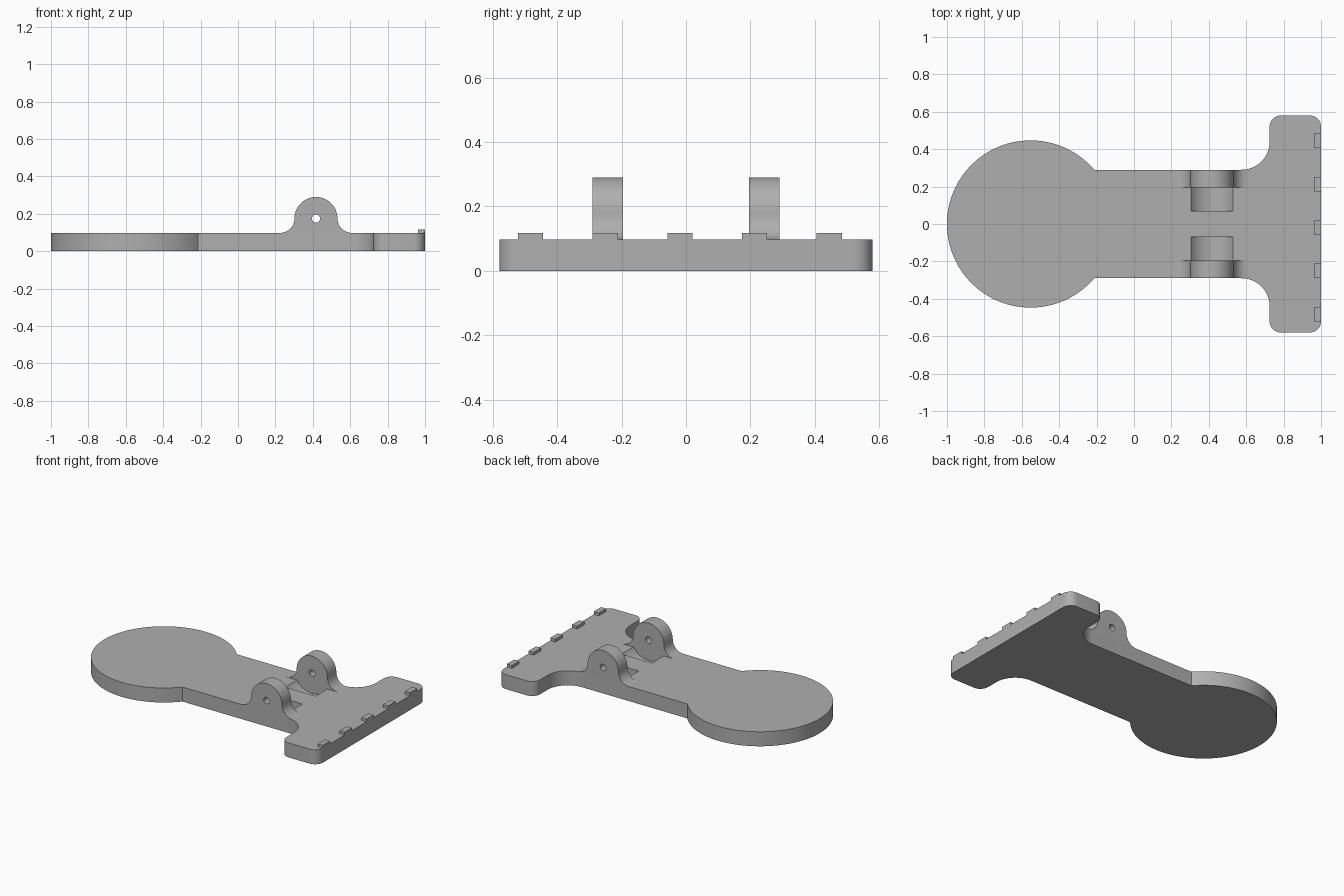
import bpy, bmesh
from math import sin, cos, pi, radians, acos, asin, sqrt

if "Cube" in bpy.data.objects:
    bpy.data.objects.remove(bpy.data.objects["Cube"], do_unlink=True)

grey = bpy.data.materials.new("plain grey")
grey.use_nodes = True
colour = (0.43, 0.43, 0.43, 1)
grey.diffuse_color = colour
grey.node_tree.nodes["Principled BSDF"].inputs["Base Color"].default_value = colour

TOP = 0.098                 # plate thickness
NECK = 0.29                 # half width of the neck
PIVOT_X, PIVOT_Z = 0.417, 0.175
LUG_R, LUG_W = 0.115, 0.095


def arc(cx, cy, r, start, end, n=12):
    """Points on an arc, angles in degrees."""
    steps = [radians(start + (end - start) * i / n) for i in range(n + 1)]
    return [(cx + r * cos(a), cy + r * sin(a)) for a in steps]


def prism(name, outline, low, high, axis="z"):
    """Extrude a closed outline along z, or an x-z outline along y."""
    bm = bmesh.new()
    place = (lambda u, v, w: (u, v, w)) if axis == "z" else (lambda u, v, w: (u, w, v))
    face = bm.faces.new([bm.verts.new(place(u, v, low)) for u, v in outline])
    grown = bmesh.ops.extrude_face_region(bm, geom=[face])
    moved = [g for g in grown["geom"] if isinstance(g, bmesh.types.BMVert)]
    bmesh.ops.translate(bm, verts=moved, vec=place(0, 0, high - low))
    bmesh.ops.recalc_face_normals(bm, faces=bm.faces)
    mesh = bpy.data.meshes.new(name)
    bm.to_mesh(mesh)
    bm.free()
    obj = bpy.data.objects.new(name, mesh)
    bpy.context.collection.objects.link(obj)
    obj.data.materials.append(grey)
    return obj


def activate(obj):
    bpy.ops.object.select_all(action="DESELECT")
    obj.select_set(True)
    bpy.context.view_layer.objects.active = obj


def cut(obj, cutter):
    """Subtract the cutter and discard it."""
    cutter.hide_render = True
    mod = obj.modifiers.new("cut", "BOOLEAN")
    mod.operation, mod.solver, mod.object = "DIFFERENCE", "EXACT", cutter
    activate(obj)
    bpy.ops.object.modifier_apply(modifier=mod.name)
    bpy.data.objects.remove(cutter, do_unlink=True)


def smooth(obj):
    activate(obj)
    bpy.ops.object.shade_smooth_by_angle(angle=radians(30))


# Plate: round paddle, straight neck, filleted crossbar
disc_r, disc_x = 0.447, -0.553
bar_x, bar_y, corner, fillet = 0.725, 0.58, 0.06, 0.15
join = asin(NECK / disc_r) * 180 / pi
upper = arc(1 - corner, bar_y - corner, corner, 0, 90)
upper += arc(bar_x + corner, bar_y - corner, corner, 90, 180)
upper += arc(bar_x - fillet, NECK + fillet, fillet, 0, -90, 16)
paddle = arc(disc_x, 0, disc_r, join, 360 - join, 80)
lower = [(x, -y) for x, y in reversed(upper)]
plate = prism("base_plate", upper + paddle + lower, 0, TOP)

# Rounded clearance pockets beside the lugs
for side in (-1, 1):
    low, high = sorted((side * 0.07, side * (NECK - LUG_W)))
    ring = arc(PIVOT_X, PIVOT_Z, 0.137, 0, 360, 64)[:-1]
    cut(plate, prism("pocket_cutter", ring, low, high, "y"))
smooth(plate)

# Pivot lugs with flared feet and a pin hole
flare = PIVOT_Z - TOP
profile = arc(PIVOT_X + LUG_R + flare, PIVOT_Z, flare, 270, 180)
profile += arc(PIVOT_X, PIVOT_Z, LUG_R, 0, 180, 36)[1:]
profile += arc(PIVOT_X - LUG_R - flare, PIVOT_Z, flare, 0, -90)[1:]
for side, name in ((1, "back_lug"), (-1, "front_lug")):
    low, high = sorted((side * NECK, side * (NECK - LUG_W)))
    lug = prism(name, profile, low, high, "y")
    pin = arc(PIVOT_X, PIVOT_Z, 0.022, 0, 360, 24)[:-1]
    cut(lug, prism("pin_cutter", pin, low - 0.05, high + 0.05, "y"))
    smooth(lug)

# Row of small teeth along the crossbar edge
for i in range(5):
    y = -0.483 + i * 0.232
    tooth = [(0.962, y - 0.039), (1, y - 0.039), (1, y + 0.039), (0.962, y + 0.039)]
    prism(f"tooth_{i + 1}", tooth, TOP, 0.117)
